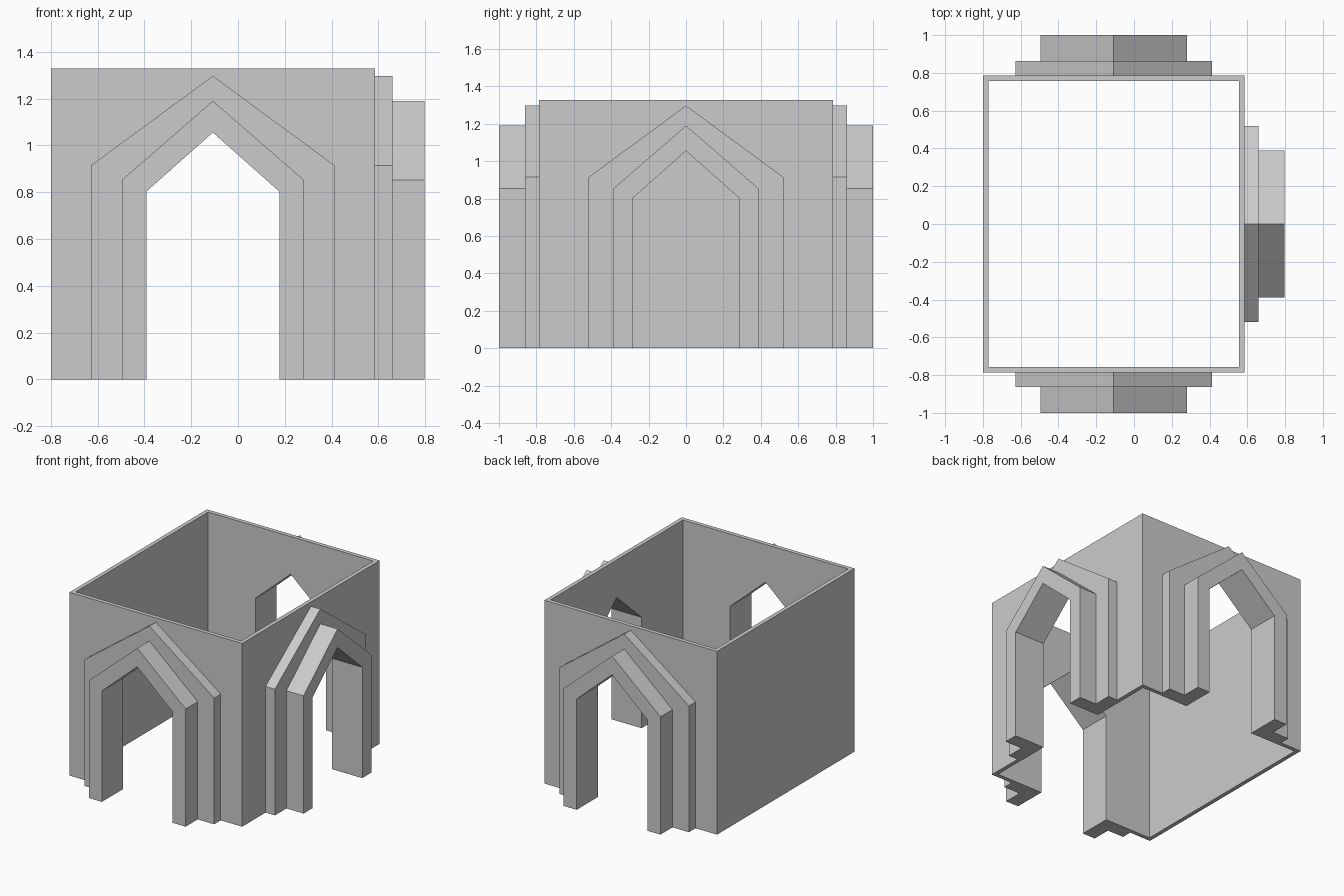
import bpy, bmesh
from math import pi
from mathutils import Matrix, Vector

if "Cube" in bpy.data.objects:
    bpy.data.objects.remove(bpy.data.objects["Cube"])

CX = -0.1075              # centre of the walled square in x
HX, HY = 0.6925, 0.787    # half sizes of the walls
TOP, THICK = 1.328, 0.03


def arch(half, spring, apex):
    """Pointed arch outline, left foot to right foot."""
    return [(-half, 0), (-half, spring), (0, apex), (half, spring), (half, 0)]


def frame(half):
    """Wall outline with the same point count as an arch."""
    return [(-half, 0), (-half, TOP), (0, TOP), (half, TOP), (half, 0)]


def portal_wall(bm, angle, half, dist):
    """Loft a wall panel outward through the stepped arch and back inside."""
    outer, mid = arch(0.52, 0.915, 1.297), arch(0.388, 0.853, 1.19)
    opening = arch(0.284, 0.803, 1.055)
    step1, step2 = dist + 0.075, dist + 0.213
    rings = [(frame(half), dist), (outer, dist), (outer, step1), (mid, step1),
             (mid, step2), (opening, step2), (opening, dist - THICK),
             (frame(half - THICK), dist - THICK)]
    mat = Matrix.Translation((CX, 0, 0)) @ Matrix.Rotation(angle, 4, 'Z')
    v = [[bm.verts.new(mat @ Vector((x, -d, z))) for x, z in pts] for pts, d in rings]
    for a, b in zip(v, v[1:]):
        for i in range(4):
            bm.faces.new((a[i], a[i + 1], b[i + 1], b[i]))
    # top rim
    for i in (1, 2):
        bm.faces.new((v[-1][i], v[-1][i + 1], v[0][i + 1], v[0][i]))
    # undersides of the two legs
    bm.faces.new([r[0] for r in v])
    bm.faces.new([r[4] for r in v][::-1])


def plain_wall(bm):
    """Left wall, mitred to its neighbours."""
    xo, xi, yi = CX - HX, CX - HX + THICK, HY - THICK
    outline = [(xo, -HY), (xo, HY), (xi, yi), (xi, -yi)]
    lo = [bm.verts.new((x, y, 0)) for x, y in outline]
    hi = [bm.verts.new((x, y, TOP)) for x, y in outline]
    bm.faces.new(lo)
    bm.faces.new(hi)
    for a, b in ((0, 1), (2, 3)):
        bm.faces.new((lo[a], lo[b], hi[b], hi[a]))


# Walls with three stepped portals, welded into one closed shell
bm = bmesh.new()
portal_wall(bm, 0, HX, HY)           # front
portal_wall(bm, pi / 2, HY, HX)      # right
portal_wall(bm, pi, HX, HY)          # back
plain_wall(bm)                       # left
bmesh.ops.remove_doubles(bm, verts=bm.verts, dist=0.0005)
bmesh.ops.recalc_face_normals(bm, faces=bm.faces)
mesh = bpy.data.meshes.new("portal_walls")
bm.to_mesh(mesh)
bm.free()
bpy.context.collection.objects.link(bpy.data.objects.new("portal_walls", mesh))
